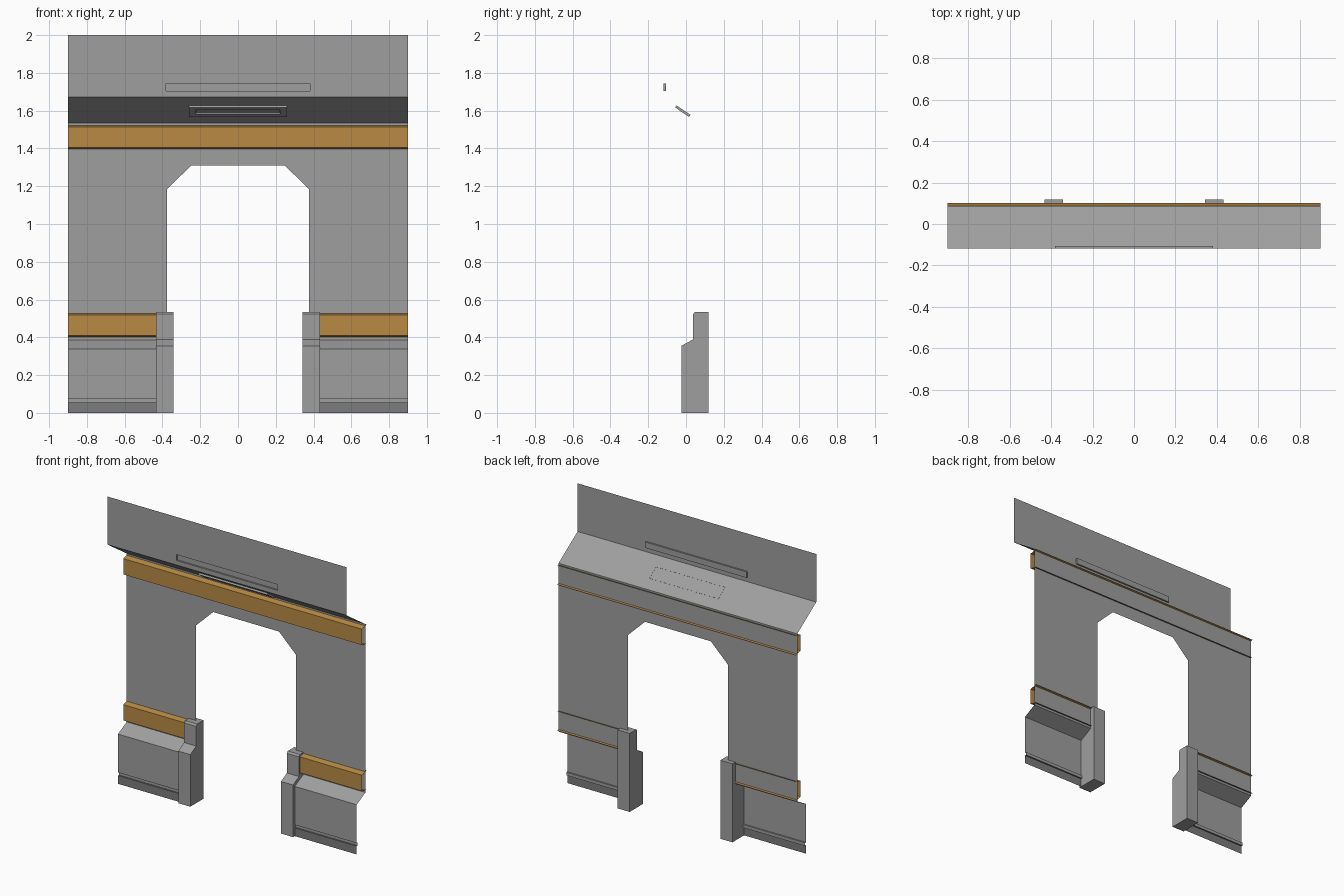
import bpy, bmesh
from mathutils import Vector

if "Cube" in bpy.data.objects:
    bpy.data.objects.remove(bpy.data.objects["Cube"])

HALF = 0.90      # half width of the module
WALL_Y = 0.087   # plane of the main wall


def colour(name, r, g, b):
    m = bpy.data.materials.new(name)
    m.diffuse_color = (r, g, b, 1)
    m.use_nodes = True
    m.node_tree.nodes["Principled BSDF"].inputs["Base Color"].default_value = m.diffuse_color
    return m


grey = colour("grey_metal", 0.345, 0.345, 0.345)
dark = colour("dark_skirting", 0.20, 0.20, 0.20)
orange = colour("orange_trim", 0.48, 0.254, 0.056)


def make(name, verts, faces, mat=grey, mirror=False, recalc=False):
    me = bpy.data.meshes.new(name)
    bm = bmesh.new()
    vs = [bm.verts.new(v) for v in verts]
    for f in faces:
        bm.faces.new([vs[i] for i in f])
    if recalc:
        bmesh.ops.recalc_face_normals(bm, faces=bm.faces)
    bm.to_mesh(me)
    bm.free()
    ob = bpy.data.objects.new(name, me)
    bpy.context.collection.objects.link(ob)
    me.materials.append(mat)
    if mirror:
        m = ob.modifiers.new("mirror", 'MIRROR')
        m.use_axis[0] = True
        m.use_mirror_merge = False
    return ob


def sheet(name, profile, x0, x1, mat=grey, mirror=False):
    """Open strip: a (y, z) profile, listed top to bottom, swept along x."""
    n = len(profile)
    verts = [(x, y, z) for x in (x0, x1) for y, z in profile]
    faces = [(i, i + 1, n + i + 1, n + i) for i in range(n - 1)]
    return make(name, verts, faces, mat, mirror)


def prism(name, profile, x0, x1, mirror=False):
    """Closed solid: a (y, z) outline swept along x."""
    n = len(profile)
    verts = [(x, y, z) for x in (x0, x1) for y, z in profile]
    faces = [(i, (i + 1) % n, n + (i + 1) % n, n + i) for i in range(n)]
    faces += [tuple(range(n)), tuple(range(n, 2 * n))]
    return make(name, verts, faces, grey, mirror, True)


def stepped_panel(name, origin, down, normal, rings):
    """Nested rectangles (half width, v0, v1, height) joined and capped."""
    o, d, nrm = Vector(origin), Vector(down), Vector(normal)
    verts, faces = [], []
    for w, v0, v1, h in rings:
        for u, v in ((-w, v0), (-w, v1), (w, v1), (w, v0)):
            verts.append(o + Vector((u, 0, 0)) + d * v + nrm * h)
    for r in range(len(rings) - 1):
        a, b = 4 * r, 4 * r + 4
        for i in range(4):
            j = (i + 1) % 4
            faces.append((a + i, a + j, b + j, b + i))
    last = 4 * (len(rings) - 1)
    faces.append(tuple(range(last, last + 4)))
    return make(name, verts, faces)


# Upper vertical panel with a shallow recessed slot
TOP_Y, SLANT_TOP, SLANT_BOT = -0.118, 1.672, 1.534
stepped_panel("upper_panel", (0, TOP_Y, 2.0), (0, 0, -1), (0, -1, 0), [
    (HALF, 0, 2.0 - SLANT_TOP, 0),
    (0.382, 0.257, 0.297, 0),
    (0.382, 0.257, 0.297, -0.011)])

# Slanted panel leaning back down to the wall
sheet("slanted_panel", [(TOP_Y, SLANT_TOP), (WALL_Y, SLANT_BOT)], -HALF, HALF)

# Raised frame with a sunken middle under the slanted panel
down = Vector((0, WALL_Y - TOP_Y, SLANT_BOT - SLANT_TOP)).normalized()
normal = Vector((0, down.z, -down.y))
stepped_panel("lamp_frame", (0, TOP_Y, SLANT_TOP), down, normal, [
    (0.26, 0.081, 0.170, -0.001),
    (0.26, 0.081, 0.170, 0.012),
    (0.225, 0.105, 0.145, 0.012),
    (0.22, 0.108, 0.142, 0.004)])

# Main wall with the chamfered doorway
half = [(0.376, 0.386), (0.376, 1.185), (0.248, 1.309)]
outline = [(-HALF, SLANT_BOT), (-HALF, 0.386)]
outline += [(-x, z) for x, z in half]
outline += half[::-1] + [(HALF, 0.386), (HALF, SLANT_BOT)]
make("door_wall", [(x, WALL_Y, z) for x, z in outline],
     [tuple(range(len(outline)))])


# Orange trim bands, open at the back and ends
def band(name, z, x0, x1, mirror=False):
    sheet(name, [(0.101, z + 0.133), (0.05, z + 0.12),
                 (0.05, z + 0.012), (0.101, z)], x0, x1, orange, mirror)


band("upper_band", 1.393, -HALF, HALF)
band("lower_band", 0.398, 0.42, HALF, True)

# Lower side panels: sloped ledge, front and shallow groove
FRONT_Y, GROOVE_Y = -0.007, 0.003
sheet("lower_panel", [(WALL_Y, 0.386), (FRONT_Y, 0.339), (FRONT_Y, 0.077),
                      (GROOVE_Y, 0.077), (GROOVE_Y, 0.056)],
      0.42, HALF, grey, True)

# Dark skirting below the groove
sheet("skirting", [(GROOVE_Y, 0.056), (FRONT_Y, 0.056), (FRONT_Y, 0)],
      0.42, HALF, dark, True)

# Stepped door posts
prism("door_post", [(-0.025, 0), (-0.025, 0.355), (0.038, 0.389),
                    (0.038, 0.523), (0.048, 0.535), (0.118, 0.535),
                    (0.118, 0)], 0.342, 0.433, True)
